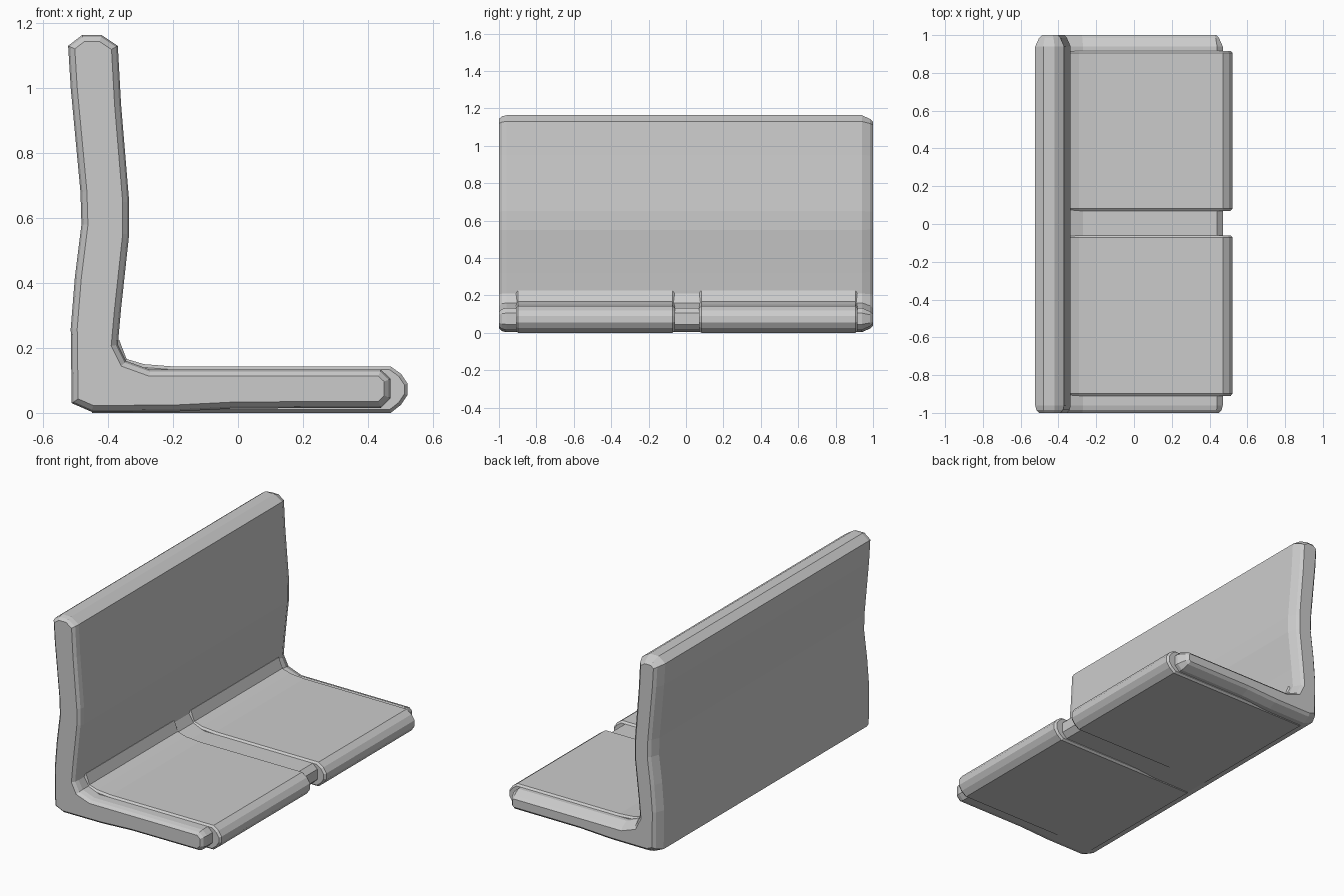
import bpy, bmesh
from mathutils import Vector

if "Cube" in bpy.data.objects:
    bpy.data.objects.remove(bpy.data.objects["Cube"])


def inset(profile, d):
    """Mitred inset of a counter-clockwise closed profile."""
    pts = [Vector(p) for p in profile]
    out = []
    for i, p in enumerate(pts):
        a = (p - pts[i - 1]).normalized()
        b = (pts[(i + 1) % len(pts)] - p).normalized()
        na, nb = Vector((-a.y, a.x)), Vector((-b.y, b.x))
        out.append(p + (na + nb) * d / (1 + na.dot(nb)))
    return out


def loft(name, profile, sections):
    """Stack inset copies of an XZ profile along y; sections = (y, inset)."""
    bm = bmesh.new()
    rings = [[bm.verts.new((p.x, y, p.y)) for p in inset(profile, d)]
             for y, d in sections]
    n = len(profile)
    for r, s in zip(rings, rings[1:]):
        for i in range(n):
            j = (i + 1) % n
            bm.faces.new((r[i], r[j], s[j], s[i]))
    bm.faces.new(rings[0])
    bm.faces.new(rings[-1][::-1])
    bmesh.ops.recalc_face_normals(bm, faces=bm.faces[:])
    mesh = bpy.data.meshes.new(name)
    bm.to_mesh(mesh)
    bm.free()
    obj = bpy.data.objects.new(name, mesh)
    bpy.context.collection.objects.link(obj)
    return obj


# Wavy backrest and recessed seat frame as one L-shaped body
body = [(-0.45, 0.003), (-0.2, 0.004), (0.0, 0.014), (0.44, 0.015),
        (0.47, 0.045), (0.47, 0.105), (0.44, 0.133), (-0.27, 0.133),
        (-0.345, 0.16), (-0.37, 0.21), (-0.36, 0.32), (-0.335, 0.55),
        (-0.335, 0.65), (-0.36, 0.95), (-0.37, 1.13), (-0.42, 1.163),
        (-0.48, 1.163), (-0.523, 1.13), (-0.515, 1.0), (-0.485, 0.68),
        (-0.482, 0.58), (-0.502, 0.42), (-0.515, 0.26), (-0.512, 0.03)]
loft("backrest_and_frame", body,
     [(-1.0, 0.02), (-0.985, 0.006), (-0.96, 0.0),
      (0.94, 0.0), (0.985, 0.02), (1.0, 0.035)])

# Two round-nosed seat pads with a fillet running up to the backrest
pad = [(-0.45, 0.0), (0.47, 0.0), (0.502, 0.025), (0.522, 0.055),
       (0.522, 0.09), (0.502, 0.12), (0.47, 0.143), (-0.2, 0.143),
       (-0.29, 0.15), (-0.343, 0.166), (-0.366, 0.225), (-0.4, 0.225)]
for name, y0, y1 in (("seat_pad_front", -0.91, -0.06),
                     ("seat_pad_back", 0.07, 0.917)):
    loft(name, pad, [(y0, 0.01), (y0 + 0.012, 0.0),
                     (y1 - 0.012, 0.0), (y1, 0.01)])
